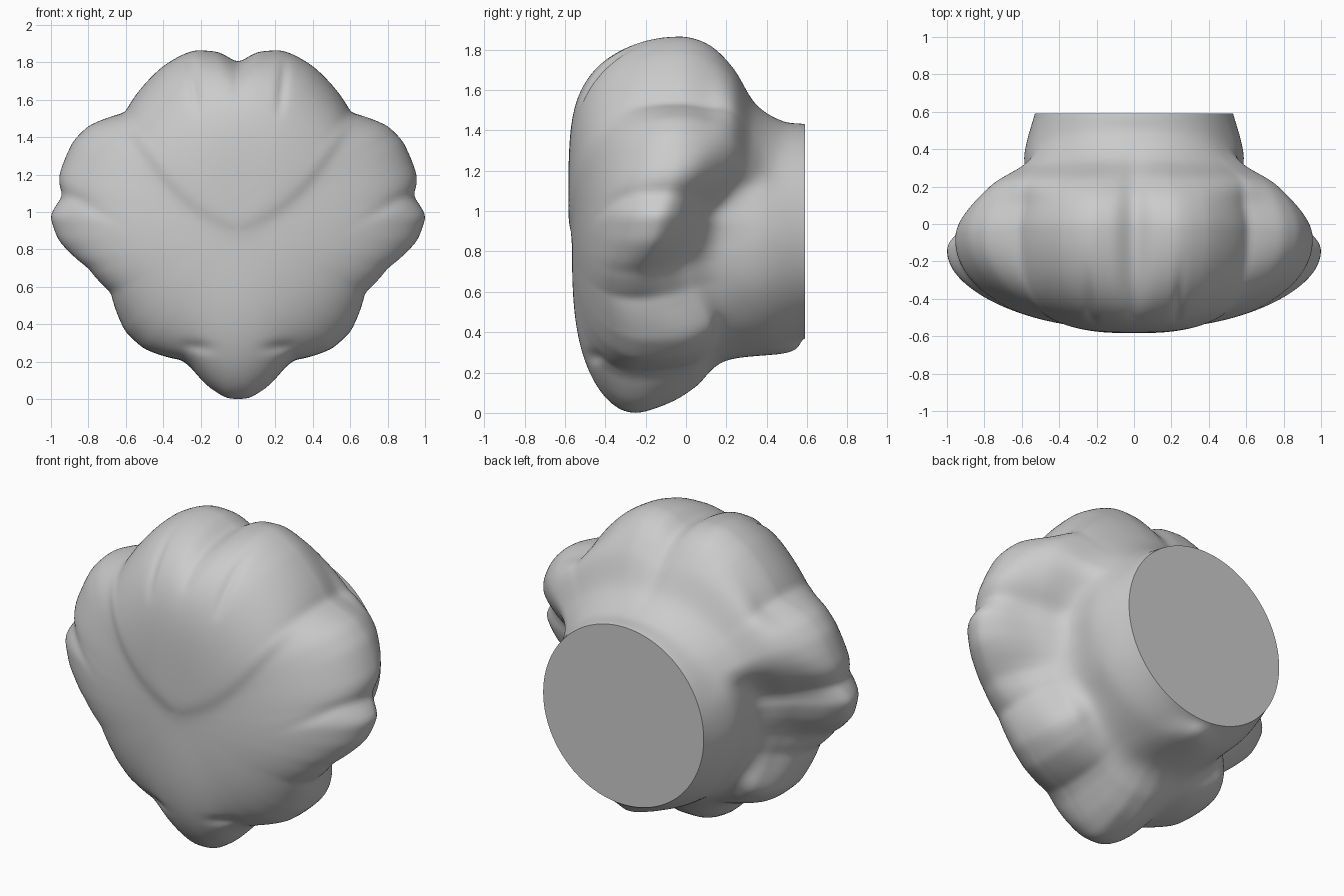
import bpy, bmesh, math
from math import sin, cos, radians, degrees, exp

if "Cube" in bpy.data.objects:
    bpy.data.objects.remove(bpy.data.objects["Cube"])

ZC = 0.9      # height of the neck axis
NT = 288      # steps around the axis

# Front silhouette of the right half as (x, z)
OUTLINE = [(0, 1.80), (.04, 1.82), (.1, 1.855), (.23, 1.865), (.3, 1.84), (.4, 1.78), (.55, 1.62),
           (.605, 1.53), (.8, 1.46), (.88, 1.38), (.955, 1.2), (.955, 1.14), (.935, 1.09),
           (1.005, .98), (.96, .85), (.8, .7), (.68, .57), (.6, .36), (.5, .27),
           (.3, .21), (.25, .17), (.15, .06), (.06, .005), (0, 0)]
SIL = [(degrees(math.atan2(z - ZC, x)), [math.hypot(x, z - ZC)]) for x, z in OUTLINE]

# Per angle: front roundness, rim y, then (radius, y) pairs running back to the neck
BACK = [(90, [5.2, -.03, .87, .12, .76, .24, .62, .35, .545, .48]),
        (45, [2.9, -.04, .86, .10, .83, .23, .67, .33, .57, .45]),
        (28, [2.1, -.05, .96, .10, .86, .22, .68, .32, .58, .42]),
        (19, [2.1, -.06, .96, .06, .82, .16, .63, .23, .585, .40]),
        (10, [2.1, -.12, .91, -.03, .74, .06, .60, .16, .585, .38]),
        (-3, [2.1, -.16, .88, -.06, .70, .04, .58, .16, .585, .38]),
        (-14, [2.1, -.25, .77, -.13, .66, .0, .58, .15, .585, .38]),
        (-27, [2.4, -.24, .73, -.10, .66, .03, .59, .16, .59, .38]),
        (-42, [2.6, -.18, .79, .0, .72, .12, .61, .19, .59, .40]),
        (-72, [3.0, -.24, .77, -.10, .73, .03, .65, .17, .60, .42]),
        (-90, [3.6, -.25, .85, -.08, .77, .05, .64, .20, .60, .52])]


def fold(a):
    a = (a + 180) % 360 - 180
    if a > 90:
        a = 180 - a
    elif a < -90:
        a = -180 - a
    return a


def lerp_at(keys, a):
    a = fold(a)
    for (a0, v0), (a1, v1) in zip(keys, keys[1:]):
        if a1 <= a <= a0:
            t = (a0 - a) / (a0 - a1)
            return [p + (q - p) * t for p, q in zip(v0, v1)]
    return keys[-1][1]


def smooth_at(keys, a, width, n=4):
    rows = [lerp_at(keys, a + width * (i / n)) for i in range(-n, n + 1)]
    return [sum(c) / len(rows) for c in zip(*rows)]


def spline(p, n):
    out = []
    for i in range(1, len(p) - 2):
        for k in range(1, n + 1):
            t = k / n
            out.append(tuple(.5 * (2 * b + (c - a) * t + (2 * a - 5 * b + 4 * c - d) * t * t
                                   + (3 * b - a - 3 * c + d) * t ** 3)
                             for a, b, c, d in zip(p[i - 1], p[i], p[i + 1], p[i + 2])))
    return out


def ramp(v, lo, hi):
    return max(0, min(1, (v - lo) / (hi - lo)))


def relief(x, z):
    """Raised crown lock with a V-shaped edge, plus shallow grooves."""
    ax = abs(x)
    v = z - (.91 + .2 * ax + 1.25 * ax * ax)
    d = -.018 / (1 + exp(-max(-20, min(20, v / .025))))
    d += .035 * exp(-((ax - .25 + (1.8 - z) * .1) / .025) ** 2) * ramp(z, 1.5, 1.75)
    d += .03 * exp(-(x / .025) ** 2) * ramp(z, 1.6, 1.85)
    d += .02 * exp(-((z - .28 - .1 * (ax - .25)) / .03) ** 2 - ((ax - .22) / .08) ** 2)
    d += .012 * exp(-((z - .93 - .5 * (ax - .6)) / .035) ** 2 - ((ax - .85) / .15) ** 2)
    return d


KEY_R = [(a, [smooth_at(SIL, a, 1.5)[0]]) for a, _ in BACK]


def ray(a):
    """Profile (radius, y) from the face centre over the rim to the neck end."""
    R = smooth_at(SIL, a, 1.5)[0]
    wide = smooth_at(SIL, a, 18, 12)[0]
    extra = R - smooth_at(KEY_R, a, 3)[0]
    v = smooth_at(BACK, a, 4)
    vw = smooth_at(BACK, a, 16, 12)
    pts = []
    for i in range(1, 49):
        f = sin(i / 48 * math.pi / 2)
        # lobes fade out into an even dome towards the face centre
        w = f ** 5
        r = f * (wide + (R - wide) * w)
        yr = vw[1] + (v[1] - vw[1]) * w
        y = yr + (-.565 - yr) * max(0, 1 - f ** vw[0]) ** .48
        y += relief(r * cos(radians(a)), ZC + r * sin(radians(a))) * (1 - f ** 8)
        pts.append((r, y))
    yr = v[1]
    ctrl = [(R * .95, yr - .12), (R, yr)]
    for k, w in enumerate((.9, .5, .1, 0)):
        ctrl.append((v[2 + 2 * k] + extra * w, v[3 + 2 * k]))
    ctrl += [(.53, .59), (.50, .70)]
    return pts + spline(ctrl, 9)


# Mane and neck stump, swept around the neck axis
bm = bmesh.new()
rings = []
for j in range(NT):
    a = 90 + 360 * j / NT
    c, s = cos(radians(a)), sin(radians(a))
    rings.append([bm.verts.new((r * c, y, ZC + r * s)) for r, y in ray(a)])
front = bm.verts.new((0, -.571, ZC))
for j in range(NT):
    A, B = rings[j], rings[(j + 1) % NT]
    bm.faces.new((front, A[0], B[0]))
    for i in range(len(A) - 1):
        bm.faces.new((A[i], A[i + 1], B[i + 1], B[i]))
# Flat cut at the back of the neck
bm.faces.new([r[-1] for r in rings])
bmesh.ops.recalc_face_normals(bm, faces=bm.faces)
me = bpy.data.meshes.new("mane")
bm.to_mesh(me)
bm.free()
mane = bpy.data.objects.new("mane", me)
bpy.context.collection.objects.link(mane)
bpy.context.view_layer.objects.active = mane
mane.select_set(True)
bpy.ops.object.shade_smooth_by_angle(angle=radians(50))
